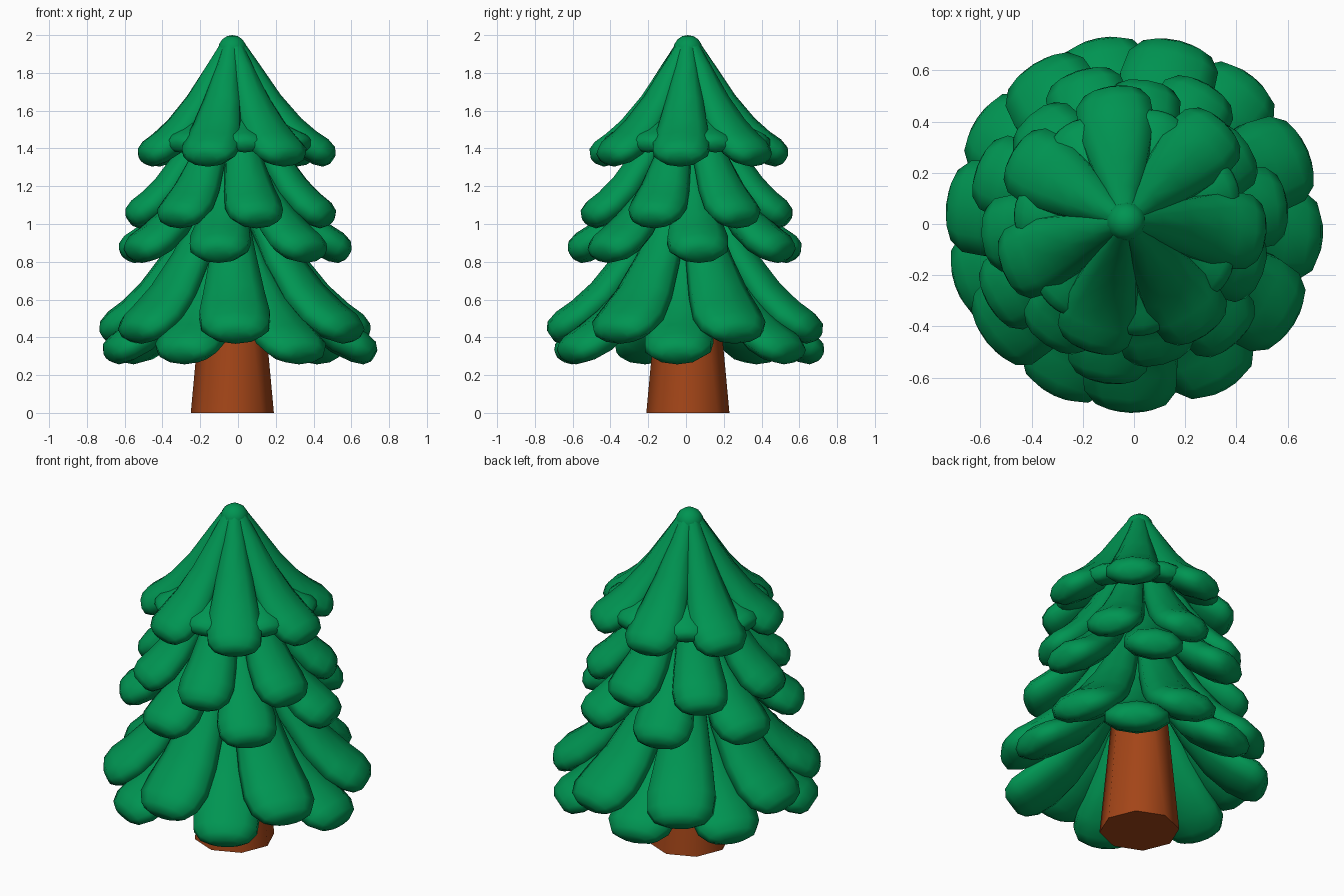
import bpy, bmesh
from math import sin, cos, tau, radians
from mathutils import Vector

if "Cube" in bpy.data.objects:
    bpy.data.objects.remove(bpy.data.objects["Cube"])


def material(name, col):
    m = bpy.data.materials.new(name)
    m.diffuse_color = (*col, 1)
    m.use_nodes = True
    m.node_tree.nodes["Principled BSDF"].inputs["Base Color"].default_value = m.diffuse_color
    return m


GREEN = material("foliage_green", (0.0, 0.30, 0.085))
BROWN = material("bark_brown", (0.37, 0.06, 0.009))
CX, CY = -0.03, 0.01      # trunk axis


def finish(bm, name, mat, angle):
    bmesh.ops.recalc_face_normals(bm, faces=bm.faces)
    me = bpy.data.meshes.new(name)
    bm.to_mesh(me)
    bm.free()
    ob = bpy.data.objects.new(name, me)
    bpy.context.collection.objects.link(ob)
    me.materials.append(mat)
    bpy.ops.object.select_all(action='DESELECT')
    ob.select_set(True)
    bpy.context.view_layer.objects.active = ob
    bpy.ops.object.shade_smooth_by_angle(angle=radians(angle))
    return ob


# Bough stations: (outward fraction, drop fraction, width factor, thickness factor)
STATIONS = [(0.0, 0.0, 0.28, 0.6), (0.15, 0.23, 0.42, 0.75), (0.35, 0.53, 0.66, 0.9),
            (0.56, 0.77, 0.86, 1.0), (0.74, 0.91, 0.99, 1.0), (0.88, 0.985, 0.95, 0.95),
            (0.965, 1.03, 0.73, 0.75), (1.0, 1.05, 0.42, 0.4)]
SIDES = 10


def add_bough(bm, center, az, r0, z0, r1, z1, width, thick):
    out = Vector((cos(az), sin(az), 0))
    side = Vector((-sin(az), cos(az), 0))
    up = Vector((0, 0, 1))
    pts = [(r0 + (r1 - r0) * f, z0 + (z1 - z0) * g) for f, g, _, _ in STATIONS]
    rings = []
    for i, (_, _, w, t) in enumerate(STATIONS):
        a, b = pts[max(i - 1, 0)], pts[min(i + 1, len(pts) - 1)]
        d = Vector((b[0] - a[0], b[1] - a[1])).normalized()
        normal = out * -d.y + up * d.x
        # the root leans to the trunk axis, the tip to the tier centre
        k = STATIONS[i][0]
        c = Vector((CX + (center[0] - CX) * k, CY + (center[1] - CY) * k, 0))
        c += out * pts[i][0] + up * pts[i][1]
        ring = []
        for j in range(SIDES):
            q = tau * (j + 0.5) / SIDES
            h = sin(q) * thick * t * (1.0 if sin(q) > 0 else 0.9)
            ring.append(bm.verts.new(c + side * (cos(q) * width * w) + normal * h))
        rings.append(ring)
    for A, B in zip(rings, rings[1:]):
        for j in range(SIDES):
            n = (j + 1) % SIDES
            bm.faces.new((A[j], A[n], B[n], B[j]))
    bm.faces.new(rings[0])
    bm.faces.new(rings[-1])


def whorl(name, center, angles, *shape):
    bm = bmesh.new()
    for a in angles:
        add_bough(bm, center, radians(a), *shape)
    finish(bm, name, GREEN, 75)


def seven(start):
    return [start + 360 / 7 * k for k in range(7)]


# Six whorls of seven boughs: r0, z0, r1, z1, half width, half thickness
whorl("top_boughs_upper", (-0.015, 0.01), seven(-5), 0.012, 1.945, 0.515, 1.37, 0.16, 0.086)
whorl("top_boughs_lower", (-0.02, 0.01), seven(20.7), 0.03, 1.72, 0.44, 1.425, 0.12, 0.06)
whorl("middle_boughs_upper", (-0.03, 0.0), (-124, -75, -20, 33, 82, 132, 185),
      0.07, 1.66, 0.545, 1.045, 0.158, 0.09)
whorl("middle_boughs_lower", (-0.025, 0.0), (-98, -47, 7, 60, 108, 159, 210),
      0.08, 1.42, 0.61, 0.865, 0.17, 0.094)
whorl("bottom_boughs_upper", (0, 0.0), (-91, -32, 23, 76, 122, 174, -141),
      0.07, 1.22, 0.715, 0.445, 0.198, 0.099)
whorl("bottom_boughs_lower", (0, 0.0), (-61, -4, 51, 101, 146, -161, -115),
      0.08, 0.98, 0.72, 0.333, 0.192, 0.096)

# Rounded crown tip
bm = bmesh.new()
bmesh.ops.create_uvsphere(bm, u_segments=14, v_segments=8, radius=0.078)
bmesh.ops.translate(bm, verts=bm.verts, vec=(CX, CY, 1.922))
finish(bm, "crown_tip", GREEN, 75)

# Tapered trunk
bm = bmesh.new()
bmesh.ops.create_cone(bm, cap_ends=True, segments=8, radius1=0.22, radius2=0.09, depth=1.4)
bmesh.ops.translate(bm, verts=bm.verts, vec=(CX, CY, 0.7))
finish(bm, "trunk", BROWN, 60)
